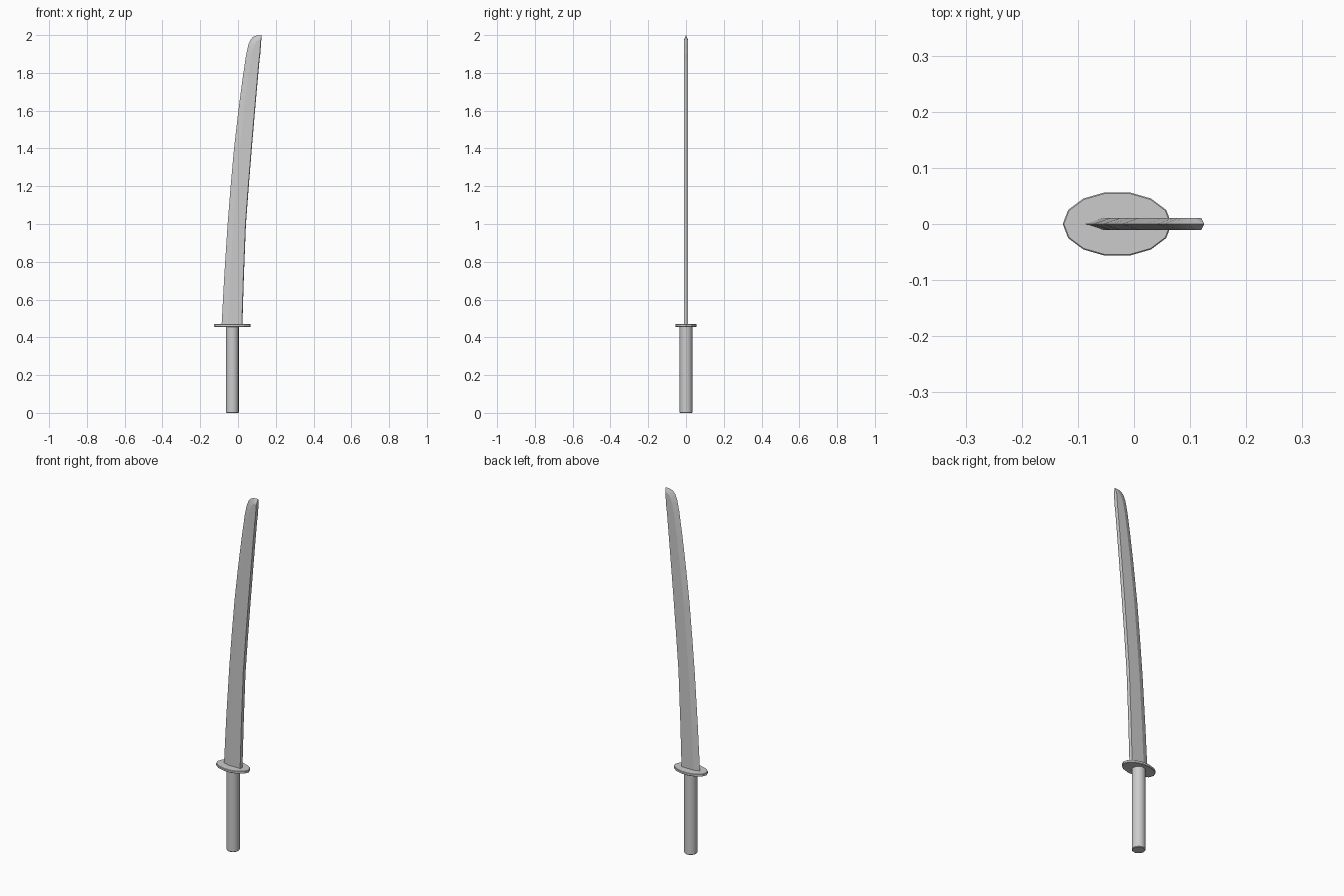
import bpy, bmesh, math

if "Cube" in bpy.data.objects:
    bpy.data.objects.remove(bpy.data.objects["Cube"])

CX = -0.03    # handle axis
T = 0.0105    # half thickness of the blade


def rod(name, rx, ry, z0, z1, sides, bevel, angle):
    """Upright elliptical cylinder with a slim bevel on both rims."""
    bpy.ops.mesh.primitive_cylinder_add(vertices=sides, radius=1, depth=z1 - z0,
                                        location=(CX, 0, (z0 + z1) / 2),
                                        rotation=(0, 0, math.pi / 2))
    ob = bpy.context.object
    ob.name = name
    ob.scale = (ry, rx, 1)
    bpy.ops.object.transform_apply(location=False, rotation=True, scale=True)
    mod = ob.modifiers.new("rim", 'BEVEL')
    mod.width, mod.segments, mod.limit_method = bevel, 1, 'ANGLE'
    mod.angle_limit = math.radians(60)
    bpy.ops.object.modifier_apply(modifier=mod.name)
    bpy.ops.object.shade_smooth_by_angle(angle=math.radians(angle))
    return ob


# Handle and oval guard
rod("handle", 0.034, 0.034, 0.0, 0.46, 18, 0.003, 35)
rod("guard", 0.097, 0.058, 0.456, 0.47, 14, 0.002, 20)

# Blade sections: cutting edge (x, z), bevel line (x, z), spine (x, z)
sections = [
    (-0.087, 0.46, -0.055, 0.46, 0.023, 0.46),
    (-0.073, 0.72, -0.042, 0.72, 0.031, 0.72),
    (-0.055, 1.00, -0.025, 1.00, 0.042, 1.00),
    (-0.039, 1.20, -0.009, 1.20, 0.057, 1.20),
    (-0.021, 1.40, 0.008, 1.40, 0.073, 1.40),
    (0.002, 1.60, 0.031, 1.60, 0.090, 1.60),
    (0.023, 1.76, 0.051, 1.76, 0.104, 1.76),
    (0.042, 1.89, 0.069, 1.88, 0.114, 1.87),
    (0.055, 1.95, 0.078, 1.925, 0.118, 1.90),
    (0.067, 1.977, 0.087, 1.950, 0.120, 1.93),
    (0.080, 1.991, 0.098, 1.967, 0.122, 1.95),
    (0.098, 1.998, 0.110, 1.977, 0.123, 1.97),
]
bm = bmesh.new()
rings = []
for ex, ez, bx, bz, sx, sz in sections:
    ring = [(ex, 0, ez), (bx, -T, bz), (sx - 0.003, -T, sz),
            (sx, 0, sz), (sx - 0.003, T, sz), (bx, T, bz)]
    rings.append([bm.verts.new(p) for p in ring])
for a, b in zip(rings, rings[1:]):
    for i in range(6):
        j = (i + 1) % 6
        bm.faces.new((a[i], a[j], b[j], b[i]))
tip = bm.verts.new((0.125, 0, 2.0))
for i in range(6):
    bm.faces.new((rings[-1][i], rings[-1][(i + 1) % 6], tip))
bm.faces.new(rings[0][::-1])
bmesh.ops.recalc_face_normals(bm, faces=bm.faces[:])
mesh = bpy.data.meshes.new("blade")
bm.to_mesh(mesh)
bm.free()
blade = bpy.data.objects.new("blade", mesh)
bpy.context.collection.objects.link(blade)
